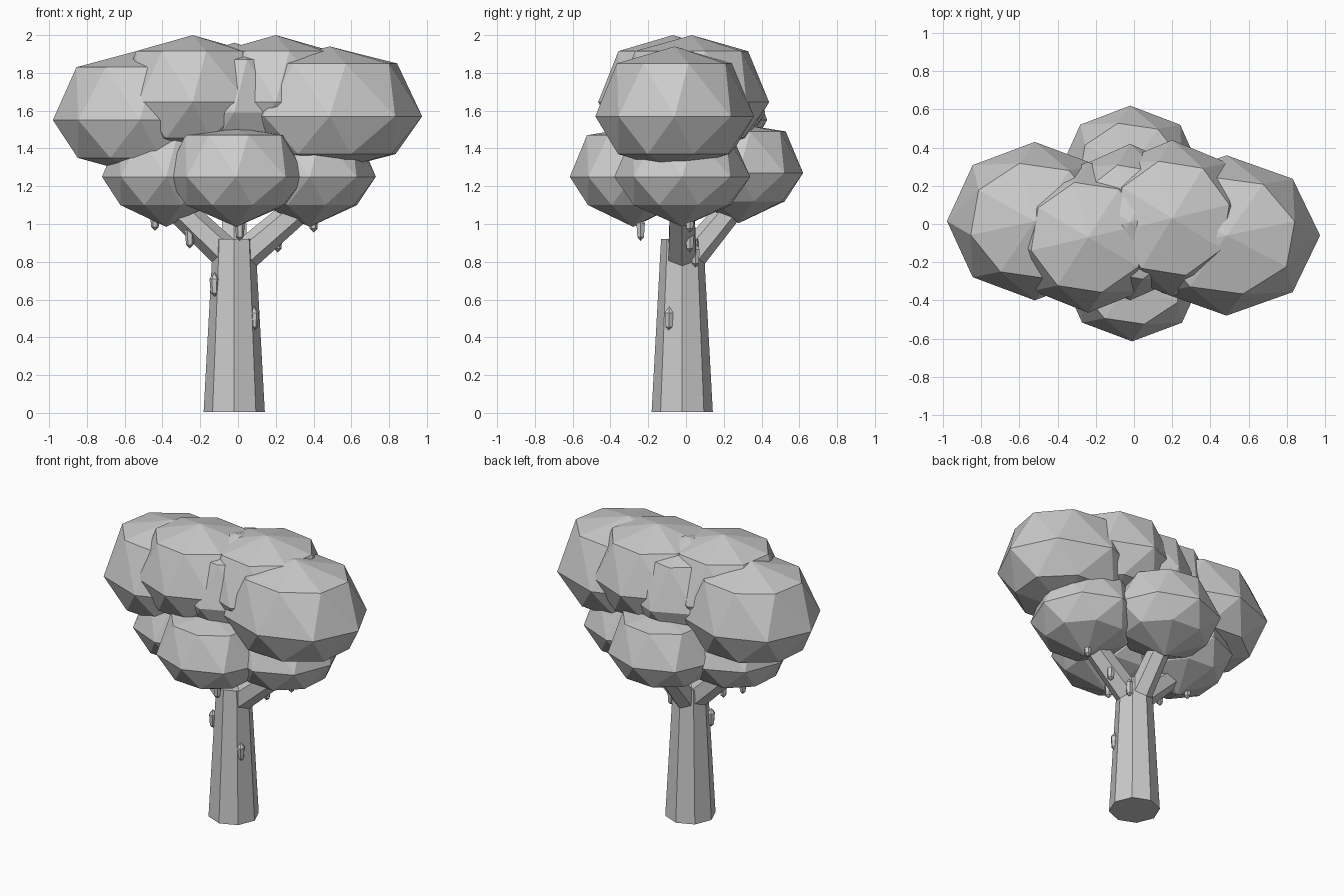
import bpy
import bmesh
from math import cos, sin, pi
from mathutils import Vector

if "Cube" in bpy.data.objects:
    bpy.data.objects.remove(bpy.data.objects["Cube"])


def ring_solid(name, rings, sides, origin=(0, 0, 0), squash=1.0):
    """Stack of (z, radius, twist) rings; radius 0 gives a pointed end."""
    bm = bmesh.new()
    loops = []
    for z, r, twist in rings:
        if r == 0:
            loops.append([bm.verts.new((0, 0, z))])
        else:
            loops.append([bm.verts.new((r * cos(2 * pi * (i + twist) / sides),
                                        r * squash * sin(2 * pi * (i + twist) / sides), z))
                          for i in range(sides)])
    for a, b in zip(loops, loops[1:]):
        for i in range(sides):
            j = (i + 1) % sides
            if len(a) == 1:
                bm.faces.new((a[0], b[j], b[i]))
            elif len(b) == 1:
                bm.faces.new((a[i], a[j], b[0]))
            else:
                bm.faces.new((a[i], a[j], b[j], b[i]))
    if len(loops[0]) > 1:
        bm.faces.new(loops[0][::-1])
    if len(loops[-1]) > 1:
        bm.faces.new(loops[-1])
    bmesh.ops.triangulate(bm, faces=[f for f in bm.faces if len(f.verts) == 4])
    bmesh.ops.recalc_face_normals(bm, faces=bm.faces)
    mesh = bpy.data.meshes.new(name)
    bm.to_mesh(mesh)
    bm.free()
    ob = bpy.data.objects.new(name, mesh)
    ob.location = origin
    bpy.context.collection.objects.link(ob)
    return ob


def foliage(name, centre, rx, ry, up, ring_up, ring_down, down):
    """Eight-sided leaf clump with twisted rings and a flattened underside."""
    ring_solid(name, [(-down, 0, 0), (-ring_down, rx * .75, .4), (0, rx, 0),
                      (ring_up, rx * .75, .3), (up, 0, 0)], 8, centre, ry / rx)


def branch(name, start, end, r0, r1):
    s, e = Vector(start), Vector(end)
    ob = ring_solid(name, [(0, r0, .5), ((e - s).length, r1, .5)], 6, s)
    ob.rotation_mode = 'QUATERNION'
    ob.rotation_quaternion = (e - s).to_track_quat('Z', 'Y')


# Trunk
ring_solid("trunk", [(0.005, .162, 0), (.92, .112, 0)], 8, (-.02, -.02, 0))

# Branches
branch("branch_left", (-.05, -.02, .83), (-.42, -.02, 1.18), .085, .07)
branch("branch_right", (.03, -.02, .83), (.44, -.02, 1.18), .085, .07)
branch("branch_back", (-.02, .03, .83), (-.02, .32, 1.18), .08, .065)

# Upper crown
UPPER = (.37, .28, .20, .29)
foliage("crown_left", (-.52, .015, 1.55), .46, .415, *UPPER)
foliage("crown_right", (.485, -.06, 1.57), .49, .42, *UPPER)
foliage("crown_top_left", (-.24, -.07, 1.645), .41, .395, .355, .27, .19, .28)
foliage("crown_top_right", (.20, .03, 1.645), .41, .41, .355, .27, .19, .28)
foliage("crown_middle", (-.02, .01, 1.59), .38, .41, .37, .28, .20, .28)

# Lower crown
LOWER = (.26, .22, .15, .265)
foliage("skirt_left", (-.38, -.02, 1.25), .34, .36, *LOWER)
foliage("skirt_right", (.38, -.02, 1.25), .35, .36, *LOWER)
foliage("skirt_front", (-.01, -.28, 1.25), .37, .335, *LOWER)
foliage("skirt_back", (-.02, .28, 1.27), .37, .34, *LOWER)

# Hanging pods and trunk pods
PODS = [(-.44, 0, 1.03), (-.255, -.05, .935), (.01, -.24, .975), (.21, .02, .915),
        (.40, .02, 1.02), (.08, .05, .835), (-.125, -.10, .68), (.085, -.09, .5)]
for n, p in enumerate(PODS):
    ring_solid(f"pod_{n + 1}", [(-.065, 0, 0), (-.045, .02, 0), (.03, .026, 0),
                                (.065, 0, 0)], 6, p)
